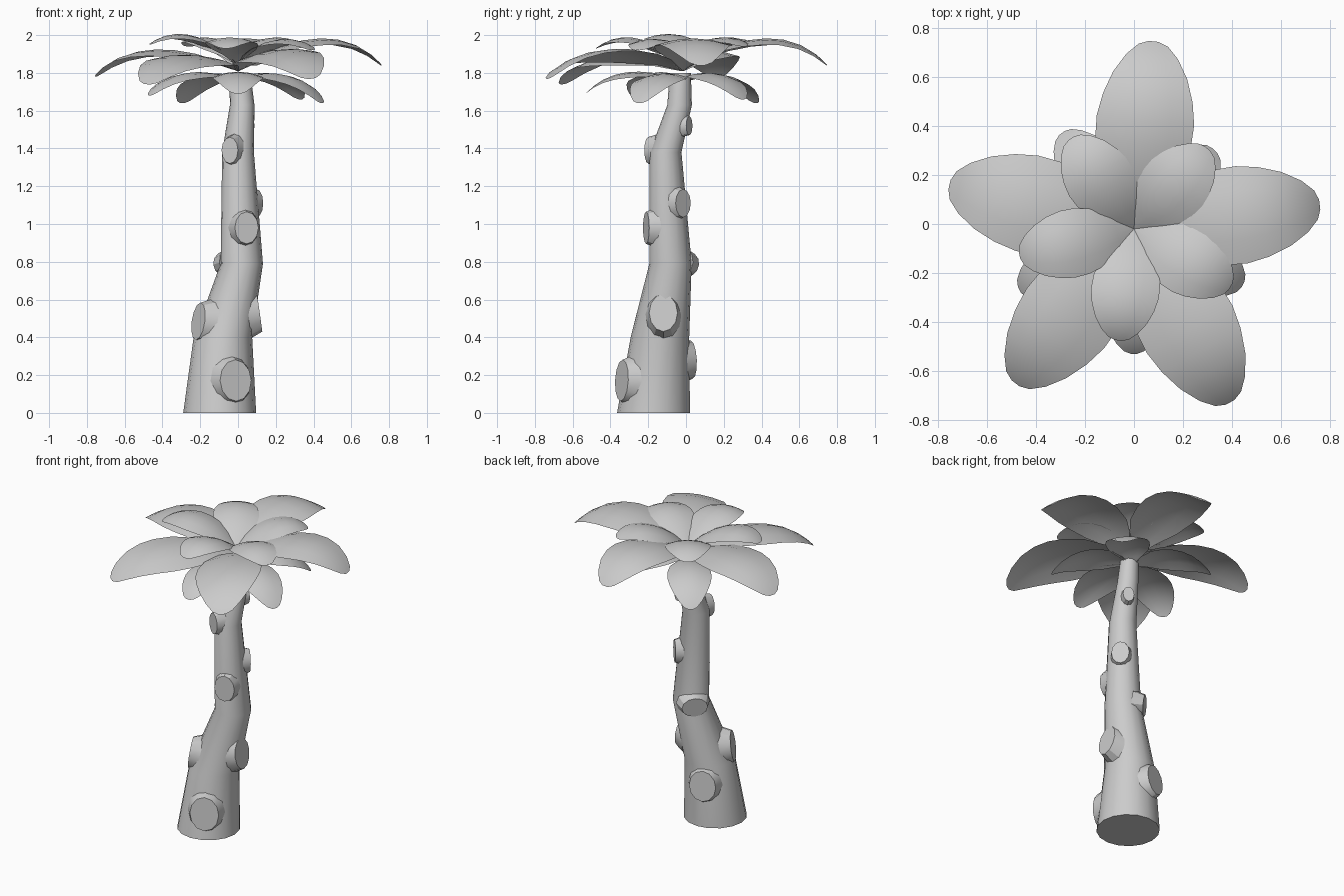
import bpy, bmesh, math
from mathutils import Matrix, Vector

if "Cube" in bpy.data.objects:
    bpy.data.objects.remove(bpy.data.objects["Cube"])

# Trunk rings: z, centre x, centre y, radius
RINGS = [(0, -.097, -.172, .193), (.4, -.08, -.138, .155), (.79, .02, -.082, .112),
         (1.38, .0, -.108, .084), (1.63, .022, -.034, .065), (1.8, .01, -.03, .056)]
SIDES = 16


def finish(name, bm, angle):
    bmesh.ops.recalc_face_normals(bm, faces=bm.faces)
    me = bpy.data.meshes.new(name)
    bm.to_mesh(me)
    bm.free()
    ob = bpy.data.objects.new(name, me)
    bpy.context.collection.objects.link(ob)
    bpy.ops.object.select_all(action='DESELECT')
    ob.select_set(True)
    bpy.context.view_layer.objects.active = ob
    bpy.ops.object.shade_smooth_by_angle(angle=math.radians(angle))
    return ob


def trunk_at(z):
    for a, b in zip(RINGS, RINGS[1:]):
        if z <= b[0]:
            f = (z - a[0]) / (b[0] - a[0])
            return [p + (q - p) * f for p, q in zip(a, b)]


# Bent, tapering trunk
bm = bmesh.new()
loops = []
for z, x, y, r in RINGS:
    loops.append([bm.verts.new((x + r * math.cos(i * math.tau / SIDES),
                                y + r * math.sin(i * math.tau / SIDES), z)) for i in range(SIDES)])
for a, b in zip(loops, loops[1:]):
    for i in range(SIDES):
        j = (i + 1) % SIDES
        bm.faces.new((a[i], a[j], b[j], b[i]))
bm.faces.new(loops[0][::-1])
bm.faces.new(loops[-1])
finish("trunk", bm, 35)


# Cut branch stubs: z, direction, half width, half height, tilt down
def stub(i, z, ang, w, h, tilt):
    _, cx, cy, r = trunk_at(z)
    bm = bmesh.new()
    depth = .07
    bmesh.ops.create_cone(bm, cap_ends=True, segments=12, radius1=1.3, radius2=1, depth=depth)
    bmesh.ops.scale(bm, vec=(h, w, 1), verts=bm.verts)
    d = r + .022 - depth / 2
    a = math.radians(ang)
    m = (Matrix.Translation((cx + d * math.cos(a), cy + d * math.sin(a), z))
         @ Matrix.Rotation(a, 4, 'Z') @ Matrix.Rotation(math.radians(90 + tilt), 4, 'Y'))
    bm.transform(m)
    finish(f"branch_stub_{i}", bm, 30)


STUBS = [(.17, -67, .09, .11, -3), (.48, 206, .08, .1, -8), (.28, 108, .085, .1, -3),
         (.525, 0, .075, .1, -8), (.79, 135, .08, .065, 8), (.98, -75, .065, .085, 0),
         (1.11, 43, .055, .075, 0), (1.39, -115, .048, .07, 0), (1.52, 62, .035, .05, 0)]
for i, s in enumerate(STUBS):
    stub(i + 1, *s)

# Leaf outline: fraction of length, fraction of half width
OUTLINE = [(0, .04), (.15, .48), (.3, .84), (.45, .98), (.58, 1), (.7, .92),
           (.82, .76), (.92, .53), (.98, .3), (1, .1)]


def leaf(name, ang, length, half, z0, zc, z1, arch, droop, roll):
    bm = bmesh.new()
    a = math.radians(ang)
    out, side = Vector((math.cos(a), math.sin(a), 0)), Vector((-math.sin(a), math.cos(a), 0))
    rows = []
    for t, w in OUTLINE:
        z = (1 - t) ** 2 * z0 + 2 * t * (1 - t) * zc + t * t * z1 + droop * t ** 4 * (1 - t)
        rows.append([bm.verts.new(Vector((0, -.02, z - arch * (u * w) ** 2 + roll * u * w))
                                  + out * (t * length) + side * (u * w * half))
                     for u in (-1, -.5, 0, .5, 1)])
    for p, q in zip(rows, rows[1:]):
        for k in range(4):
            bm.faces.new((p[k], q[k], q[k + 1], p[k + 1]))
    ob = finish(name, bm, 60)
    if ob.data.polygons[0].normal.z < 0:
        ob.data.flip_normals()


# Three tiers: angle, length, control height, tip height, sideways roll
LARGE = [(84, .77, 2.11, 1.84, 0), (166.5, .775, 2.03, 1.78, 0), (232.5, .795, 1.99, 1.74, -.02),
         (299, .81, 2.03, 1.77, .03), (7.5, .765, 2.11, 1.84, 0)]
UPPER = [(125, .45, 2.06, 1.94, 0), (47, .445, 2.06, 1.94, 0), (-31, .46, 2.06, 1.92, 0),
         (262, .46, 2.07, 1.93, 0), (193, .48, 2.09, 1.95, 0)]
LOWER = [(127, .49, 1.88, 1.64, 0), (44, .46, 1.88, 1.66, 0), (-27, .5, 1.88, 1.64, 0),
         (270, .51, 1.88, 1.69, 0), (208, .53, 1.88, 1.68, 0)]
for name, tier, half, z0, arch, droop in (("large_leaf", LARGE, .2, 1.81, .035, .35),
                                          ("upper_leaf", UPPER, .14, 1.84, .03, .1),
                                          ("lower_leaf", LOWER, .135, 1.75, .03, .2)):
    for i, (ang, length, zc, z1, roll) in enumerate(tier):
        leaf(f"{name}_{i + 1}", ang, length, half, z0, zc, z1, arch, droop, roll)
